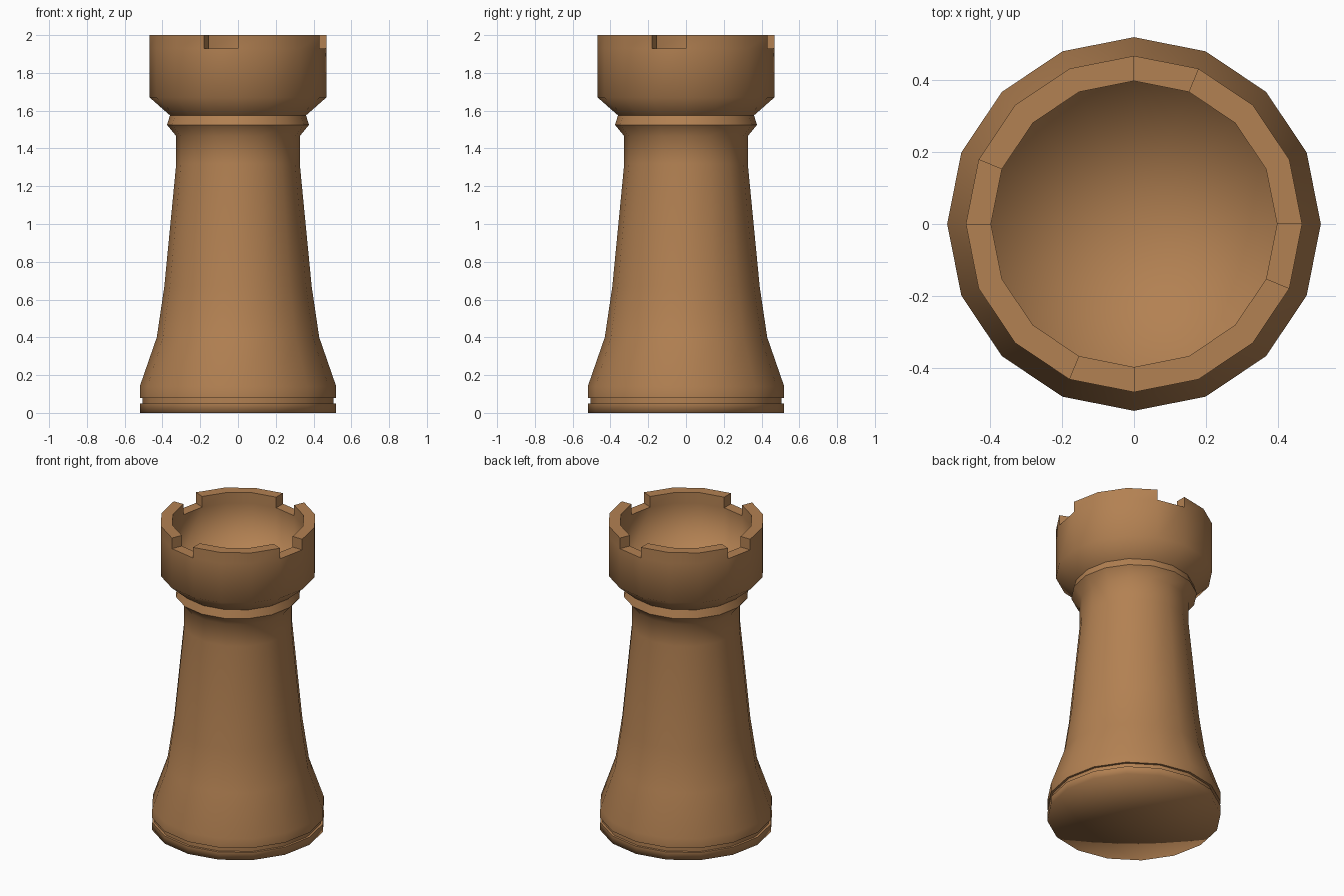
import bpy
import bmesh
from math import cos, sin, tau, radians

cube = bpy.data.objects.get("Cube")
if cube:
    bpy.data.objects.remove(cube, do_unlink=True)

SIDES = 16
NOTCH_Z = 1.93
FLOOR_Z = 1.68

# One flat colour
wood = bpy.data.materials.new("warm_brown")
wood.use_nodes = True
colour = (0.45, 0.22, 0.085, 1.0)
wood.diffuse_color = colour
wood.node_tree.nodes["Principled BSDF"].inputs["Base Color"].default_value = colour

# Turned outline as (radius, height): base, groove, shaft, collar, crown, hollow
profile = [
    (0.52, 0), (0.52, 0.05), (0.505, 0.05), (0.505, 0.08), (0.52, 0.08),
    (0.52, 0.14), (0.43, 0.40), (0.39, 0.67), (0.327, 1.32), (0.327, 1.465),
    (0.376, 1.525), (0.36, 1.575), (0.468, 1.67),
    (0.468, NOTCH_Z), (0.468, 2), (0.398, 2), (0.398, NOTCH_Z), (0.398, FLOOR_Z),
]
rim = profile.index((0.468, NOTCH_Z))   # first of the four rings round the battlements

bm = bmesh.new()
rings = [[bm.verts.new((r * cos(tau * s / SIDES), r * sin(tau * s / SIDES), z))
          for s in range(SIDES)] for r, z in profile]
base_centre = bm.verts.new((0, 0, 0))
floor_centre = bm.verts.new((0, 0, FLOOR_Z))


def band(lower, upper, s):
    n = (s + 1) % SIDES
    bm.faces.new((lower[s], lower[n], upper[n], upper[s]))


for s in range(SIDES):
    n = (s + 1) % SIDES
    notched = s % 4 == 3                # one open segment per quarter
    for i in range(len(rings) - 1):
        if notched and rim <= i < rim + 3:
            continue
        band(rings[i], rings[i + 1], s)
    if notched:
        # Notch floor and its two side walls
        band(rings[rim], rings[rim + 3], s)
        for side in (s, n):
            bm.faces.new([rings[rim + k][side] for k in range(4)])
    # Underside and floor of the hollow
    bm.faces.new((base_centre, rings[0][n], rings[0][s]))
    bm.faces.new((floor_centre, rings[-1][s], rings[-1][n]))

bmesh.ops.recalc_face_normals(bm, faces=bm.faces)

# Smooth turned surfaces, crisp groove, collar and battlements
soft = set(rings[0]) | set(rings[-1])
for f in bm.faces:
    f.smooth = True
for e in bm.edges:
    blended = all(v in soft for v in e.verts)
    e.smooth = blended or e.calc_face_angle(0) < radians(55)

mesh = bpy.data.meshes.new("tower_piece")
bm.to_mesh(mesh)
bm.free()
mesh.materials.append(wood)
tower = bpy.data.objects.new("tower_piece", mesh)
bpy.context.collection.objects.link(tower)
